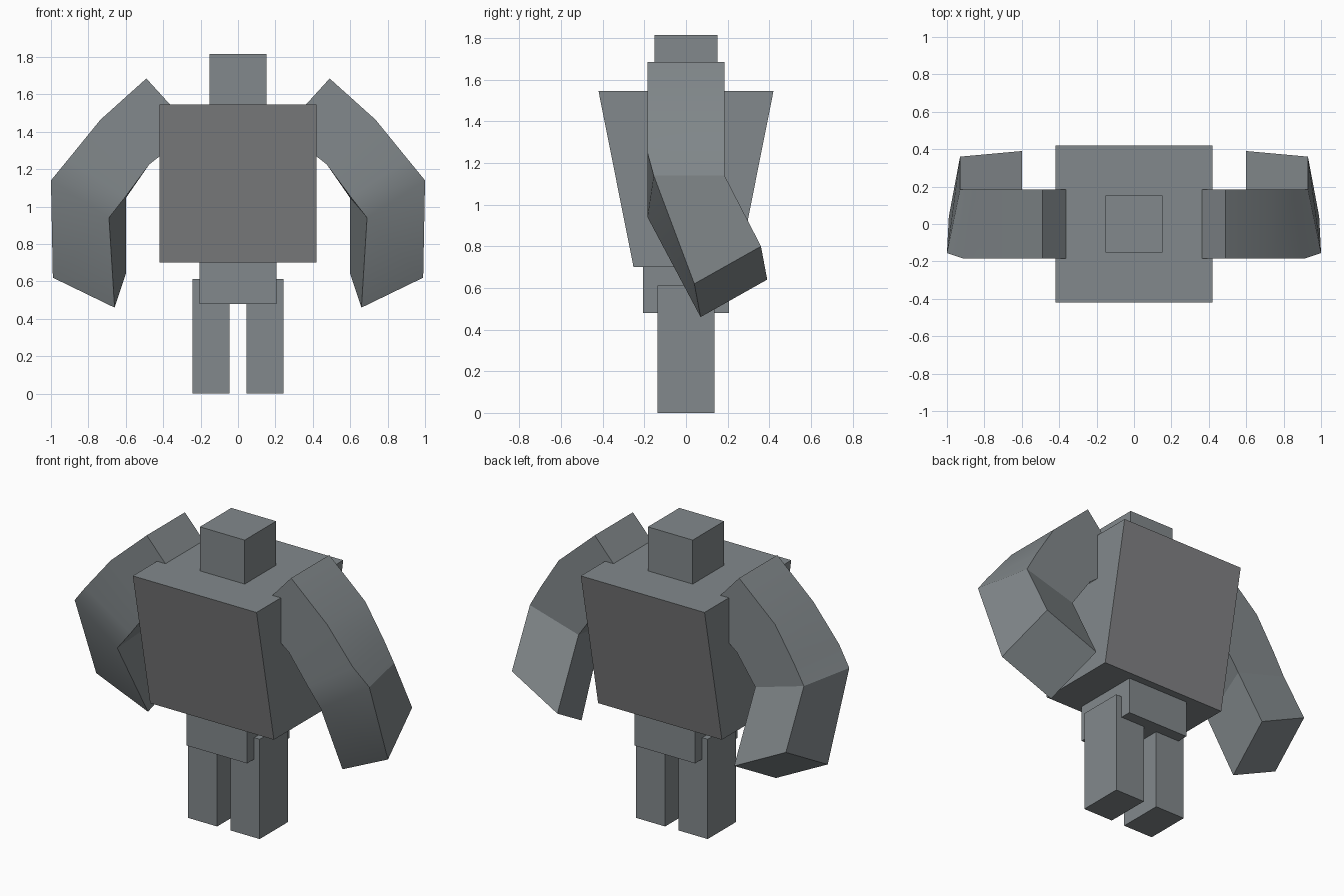
import bpy, bmesh, math

if "Cube" in bpy.data.objects:
    bpy.data.objects.remove(bpy.data.objects["Cube"])


def paint(name, rgb):
    mat = bpy.data.materials.new(name)
    mat.diffuse_color = (*rgb, 1.0)
    mat.use_nodes = True
    mat.node_tree.nodes["Principled BSDF"].inputs["Base Color"].default_value = mat.diffuse_color
    return mat


SLATE = paint("slate", (0.225, 0.250, 0.262))
DARK = paint("dark_grey", (0.225, 0.228, 0.235))


def loft(name, rings, mirror=False, smooth=False):
    """Skin a chain of four-point rings and cap both ends."""
    bm = bmesh.new()
    loops = [[bm.verts.new(p) for p in ring] for ring in rings]
    for a, b in zip(loops, loops[1:]):
        for i in range(4):
            j = (i + 1) % 4
            bm.faces.new((a[i], a[j], b[j], b[i]))
    bm.faces.new(loops[0])
    bm.faces.new(loops[-1])
    bmesh.ops.recalc_face_normals(bm, faces=bm.faces)
    mesh = bpy.data.meshes.new(name)
    bm.to_mesh(mesh)
    bm.free()
    mesh.materials.append(SLATE)
    obj = bpy.data.objects.new(name, mesh)
    bpy.context.collection.objects.link(obj)
    if smooth:
        bpy.ops.object.select_all(action='DESELECT')
        obj.select_set(True)
        bpy.context.view_layer.objects.active = obj
        bpy.ops.object.shade_smooth_by_angle(angle=math.radians(25))
    if mirror:
        mod = obj.modifiers.new("Mirror", 'MIRROR')
        mod.use_axis[0] = True
        mod.use_mirror_merge = False
    return obj


def rect(x0, x1, y, z):
    return [(x0, -y, z), (x1, -y, z), (x1, y, z), (x0, y, z)]


def arm_ring(outer, inner, y=0.185):
    """Ring across the upper arm from (x, z) of its outer and inner edges."""
    (xo, zo), (xi, zi) = outer, inner
    return [(xo, -y, zo), (xo, y, zo), (xi, y, zi), (xi, -y, zi)]


# Head, tapered torso and pelvis
loft("head", [rect(-0.152, 0.152, 0.152, 1.515), rect(-0.152, 0.152, 0.152, 1.815)])
torso = loft("torso", [rect(-0.42, 0.42, 0.252, 0.70), rect(-0.42, 0.42, 0.42, 1.545)])
loft("pelvis", [rect(-0.206, 0.206, 0.206, 0.48), rect(-0.206, 0.206, 0.206, 0.75)])

# Darker chest and back panels
torso.data.materials.append(DARK)
for face in torso.data.polygons:
    if abs(face.normal.y) > 0.7:
        face.material_index = 1

# Legs
loft("legs", [rect(0.045, 0.244, 0.138, 0.0), rect(0.045, 0.244, 0.138, 0.612)],
     mirror=True)

# Arms: shoulder, upper arm, elbow, forearm end
loft("arms", [
    arm_ring((0.49, 1.685), (0.24, 1.41)),
    arm_ring((0.735, 1.465), (0.475, 1.225)),
    [(0.91, -0.185, 1.25), (0.86, 0.185, 1.265), (0.555, 0.185, 1.11), (0.60, -0.185, 1.055)],
    [(1.0, -0.155, 1.14), (0.93, 0.185, 1.14), (0.60, 0.185, 1.045), (0.69, -0.185, 0.94)],
    [(0.99, 0.04, 0.62), (0.93, 0.36, 0.80), (0.60, 0.39, 0.64), (0.66, 0.07, 0.46)],
], mirror=True, smooth=True)
